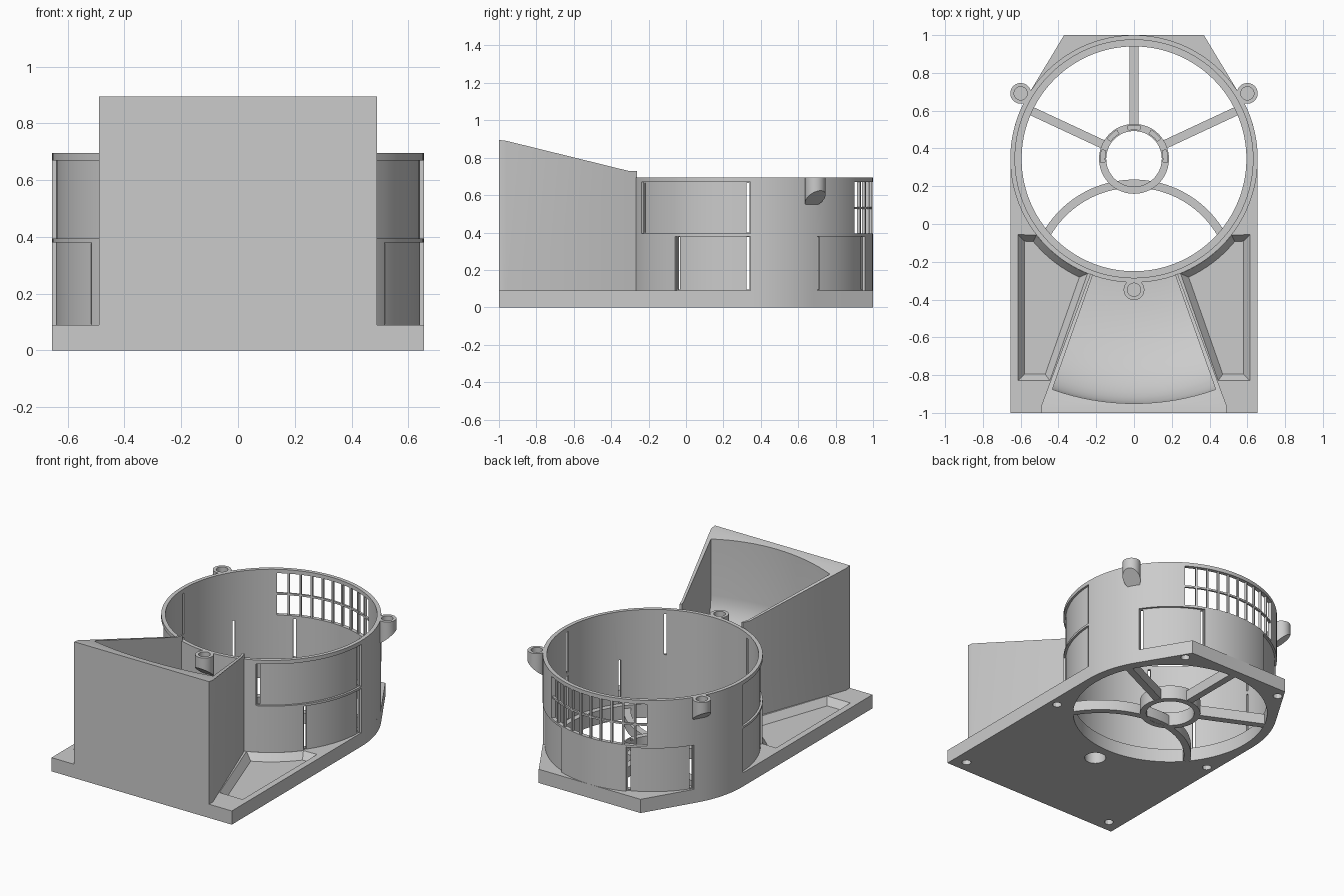
import bpy, bmesh
from math import sin, cos, radians, sqrt
from mathutils import Vector

if "Cube" in bpy.data.objects:
    bpy.data.objects.remove(bpy.data.objects["Cube"])

grey = bpy.data.materials.new("plain grey")
grey.use_nodes = True
grey.diffuse_color = (0.6, 0.6, 0.6, 1)
grey.node_tree.nodes["Principled BSDF"].inputs["Base Color"].default_value = (0.6, 0.6, 0.6, 1)

CY = 0.345                    # drum axis position on y
R_OUT, R_IN, R_HOLE = 0.655, 0.63, 0.595
BASE, RIM, MID = 0.09, 0.695, 0.39


def loft(name, loops):
    """Closed solid through a list of equal-length point loops."""
    bm = bmesh.new()
    rings = [[bm.verts.new(p) for p in loop] for loop in loops]
    n = len(rings[0])
    for a, b in zip(rings, rings[1:]):
        for i in range(n):
            j = (i + 1) % n
            bm.faces.new((a[i], a[j], b[j], b[i]))
    bm.faces.new(rings[0])
    bm.faces.new(rings[-1])
    bmesh.ops.recalc_face_normals(bm, faces=bm.faces)
    mesh = bpy.data.meshes.new(name)
    bm.to_mesh(mesh)
    bm.free()
    mesh.materials.append(grey)
    ob = bpy.data.objects.new(name, mesh)
    bpy.context.collection.objects.link(ob)
    return ob


def prism(name, outline, z0, z1):
    return loft(name, [[(x, y, z) for x, y in outline] for z in (z0, z1)])


def arc(r, a0, a1, cy=CY, cx=0, step=3):
    n = max(1, round(abs(a1 - a0) / step))
    angles = [radians(a0 + (a1 - a0) * i / n) for i in range(n + 1)]
    return [(cx + r * cos(a), cy + r * sin(a)) for a in angles]


def disc(name, r, z0, z1, cx=0, cy=CY, step=3):
    return prism(name, arc(r, 0, 360, cy, cx, step)[:-1], z0, z1)


def sector(name, r0, r1, a0, a1, z0, z1, cy=CY):
    return prism(name, arc(r0, a0, a1, cy) + arc(r1, a1, a0, cy), z0, z1)


def cut(ob, *cutters):
    """Subtract solids and discard them."""
    for c in cutters:
        c.hide_render = True
        mod = ob.modifiers.new("cut", 'BOOLEAN')
        mod.operation, mod.solver, mod.object = 'DIFFERENCE', 'EXACT', c
    dg = bpy.context.evaluated_depsgraph_get()
    mesh = bpy.data.meshes.new_from_object(ob.evaluated_get(dg))
    ob.modifiers.clear()
    ob.data = mesh
    for c in cutters:
        bpy.data.objects.remove(c)
    return ob


def join(name, parts):
    bm = bmesh.new()
    for p in parts:
        bm.from_mesh(p.data)
    for p in parts[1:]:
        bpy.data.objects.remove(p)
    bm.to_mesh(parts[0].data)
    bm.free()
    parts[0].name = name


def inset(points, d):
    """Offset a counter-clockwise outline inwards."""
    out = []
    for i, p in enumerate(points):
        p, a, b = Vector(p), Vector(points[i - 1]), Vector(points[(i + 1) % len(points)])
        e, f = (p - a).normalized(), (b - p).normalized()
        n1, n2 = Vector((-e.y, e.x)), Vector((-f.y, f.x))
        out.append(p + (n1 + n2) * d / (1 + n1.dot(n2)))
    return out


def flip(points):
    return [(-x, y) for x, y in reversed(points)]


# Base plate with drum opening, sloped pockets and screw holes
half = [(R_OUT, -1)] + arc(R_OUT, 0, 31) + [(0.37, 1)]
base = prism("base_plate", half + flip(half), 0, BASE)
pocket = [(0.615, -0.83), (0.615, -0.055)] + arc(R_OUT, -38, -68) + [(0.445, -0.83)]
cutters = [disc("opening", R_HOLE, -0.1, 0.2),
           disc("bore", 0.065, -0.1, 0.08, 0, -0.37, 10)]
for side in (pocket, flip(pocket)):
    cutters.append(loft("pocket", [[(x, y, z) for x, y in inset(side, d)]
                                   for d, z in ((0, BASE + 0.001), (0.035, 0.045))]))
for s in (-1, 1):
    for x, y in ((0.57, -0.92), (0.6, -0.02), (0.37, 0.93)):
        cutters.append(disc("screw_hole", 0.028, -0.1, 0.05, s * x, y, 30))
cut(base, *cutters)

# Drum wall with recessed panels, end slits and a rear window
wall = disc("drum_wall", R_OUT, BASE - 0.005, RIM)
cutters = [disc("inside", R_IN, 0, 1), sector("window", 0.6, 0.7, 58, 122, MID + 0.005, 0.67)]
for a0, a1, z0, z1 in ((-63, 0, MID + 0.005, 0.67), (-38, 0, BASE, MID - 0.01),
                       (33, 69, BASE, MID - 0.01)):
    for m in (False, True):
        b0, b1 = (180 - a1, 180 - a0) if m else (a0, a1)
        cutters.append(sector("recess", 0.641, 0.7, b0, b1, z0, z1))
        for s in (b0 + 0.6, b1 - 2):
            cutters.append(sector("slit", 0.6, 0.72, s, s + 1.4, z0 + 0.004, z1 - 0.004))
cut(wall, *cutters)

# Rear window grille
bars = [sector("bar", 0.634, 0.651, a - 0.5, a + 0.5, MID, 0.675)
        for a in [58 + 6.4 * i for i in range(1, 10)]]
bars.append(sector("rail", 0.636, 0.649, 57, 123, 0.525, 0.537))
join("rear_grille", bars)

# Hopper: tapered body with sloping top and scooped cavity
stations = ((-1, 0.49, 0.895), (-0.96, 0.49, 0.89), (-0.31, 0.248, 0.73), (-0.24, 0.222, 0.73))
hopper = loft("hopper", [[(-w, y, BASE - 0.005), (w, y, BASE - 0.005), (w, y, z), (-w, y, z)]
                         for y, w, z in stations])
r0, r1, floor, rise = 0.6, 1.295, 0.1, 0.4
scoop = [(r0 + (r1 - r0) * sin(radians(t)), floor + rise * (1 - cos(radians(t))))
         for t in range(0, 91, 6)]
profile = scoop + [(r1, 1.1), (r0, 1.1)]
angles = [radians(270 - 19.5 + 39 * i / 16) for i in range(17)]
cavity = loft("cavity", [[(r * cos(a), CY + r * sin(a), z) for r, z in profile] for a in angles])
cut(hopper, cavity, disc("drum_clearance", 0.65, 0, 1.2))

# Screw bosses around the rim, with slanted undersides
for a, name in ((30, "left_boss"), (150, "right_boss"), (270, "front_boss")):
    d = Vector((cos(radians(a)), sin(radians(a))))
    c = Vector((0, CY)) + d * 0.693
    ring = [Vector(p) for p in arc(0.055, 0, 360, c.y, c.x, 12)[:-1]]
    boss = loft(name, [[(p.x, p.y, 0.58 + 0.8 * (p - c).dot(d)) for p in ring],
                       [(p.x, p.y, RIM) for p in ring]])
    cut(boss, disc("boss_hole", 0.035, 0.645, 0.8, c.x, c.y, 12))

# Hub with notches
hub = disc("hub", 0.185, 0, BASE)
cut(hub, disc("hub_hole", 0.147, -1, 1),
    *[sector("notch", 0.155, 0.177, a - 11, a + 11, 0.02, 0.2) for a in (5, 48, 90, 132, 175)])

# Three spokes and the curved arm
for a, name in ((25, "left_spoke"), (90, "rear_spoke"), (155, "right_spoke")):
    d = Vector((cos(radians(a)), sin(radians(a))))
    n = Vector((-d.y, d.x)) * 0.023
    o = Vector((0, CY))
    prism(name, [o + d * 0.178 - n, o + d * 0.61 - n, o + d * 0.61 + n, o + d * 0.178 + n],
          0.001, 0.07)
sector("curved_arm", 0.512, 0.555, 30, 150, 0.001, 0.07, -0.32)

# Smooth round surfaces, keep edges crisp
bpy.ops.object.select_all(action='DESELECT')
for ob in bpy.context.collection.objects:
    if ob.type == 'MESH':
        ob.select_set(True)
        bpy.context.view_layer.objects.active = ob
bpy.ops.object.shade_smooth_by_angle(angle=radians(25))
